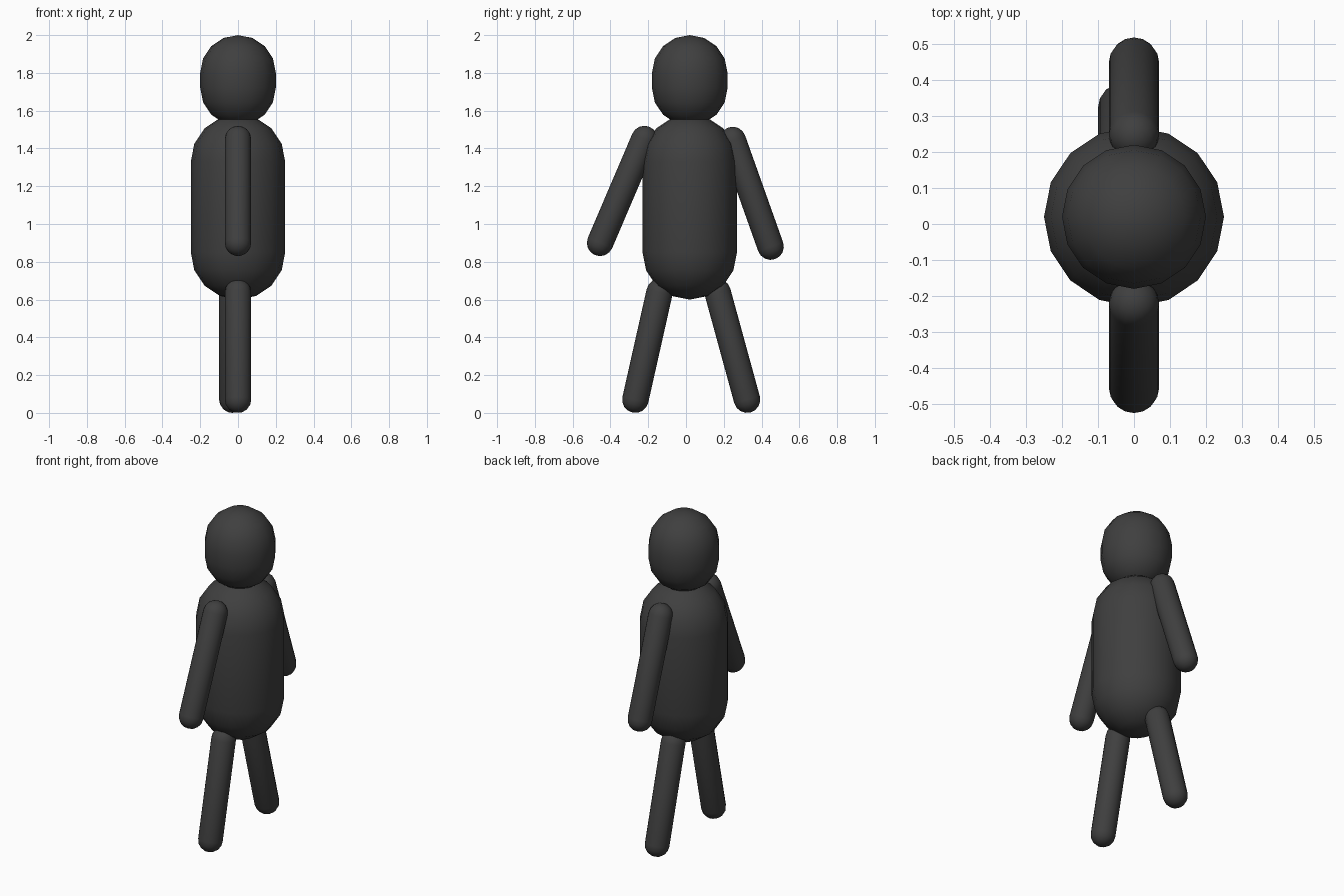
import bpy, bmesh, math
from mathutils import Vector

if "Cube" in bpy.data.objects:
    bpy.data.objects.remove(bpy.data.objects["Cube"])

SIDES = 16   # segments around each capsule
STEPS = 4    # rings per rounded end

dark = bpy.data.materials.new("dark_grey")
dark.diffuse_color = (0.05, 0.05, 0.05, 1)
dark.use_nodes = True
dark.node_tree.nodes["Principled BSDF"].inputs["Base Color"].default_value = dark.diffuse_color


def capsule(name, start, end, radius):
    """Capsule whose round ends are centred on start and end."""
    start, end = Vector(start), Vector(end)
    axis = end - start
    half = axis.length / 2
    # (ring radius, height) from the bottom pole to the top pole
    angles = [math.pi / 2 * i / STEPS for i in range(STEPS)]
    upper = [(radius * math.cos(a), half + radius * math.sin(a)) for a in angles]
    profile = [(r, -z) for r, z in reversed(upper)] + upper

    bm = bmesh.new()
    rings = []
    for r, z in profile:
        rings.append([bm.verts.new((r * math.cos(2 * math.pi * i / SIDES),
                                    r * math.sin(2 * math.pi * i / SIDES), z))
                      for i in range(SIDES)])
    south = bm.verts.new((0, 0, -half - radius))
    north = bm.verts.new((0, 0, half + radius))
    for i in range(SIDES):
        j = (i + 1) % SIDES
        for a, b in zip(rings, rings[1:]):
            bm.faces.new((a[i], a[j], b[j], b[i]))
        bm.faces.new((south, rings[0][j], rings[0][i]))
        bm.faces.new((north, rings[-1][i], rings[-1][j]))
    for f in bm.faces:
        f.smooth = True

    mesh = bpy.data.meshes.new(name)
    bm.to_mesh(mesh)
    bm.free()
    mesh.materials.append(dark)
    obj = bpy.data.objects.new(name, mesh)
    obj.location = (start + end) / 2
    # tilt about x only: every limb swings in the y-z plane
    obj.rotation_euler = (math.atan2(-axis.y, axis.z), 0, 0)
    bpy.context.collection.objects.link(obj)
    return obj


# Trunk and head
capsule("torso", (0, 0.02, 0.85), (0, 0.02, 1.33), 0.25)
capsule("head", (0, 0.02, 1.72), (0, 0.02, 1.80), 0.20)

# Arms, hand end first
capsule("front_arm", (0, -0.455, 0.90), (0, -0.22, 1.45), 0.07)
capsule("back_arm", (0, 0.448, 0.88), (0, 0.247, 1.445), 0.07)

# Legs, foot end first
capsule("front_leg", (0, -0.268, 0.07), (0, -0.14, 0.64), 0.07)
capsule("back_leg", (-0.03, 0.323, 0.07), (-0.03, 0.167, 0.64), 0.07)
